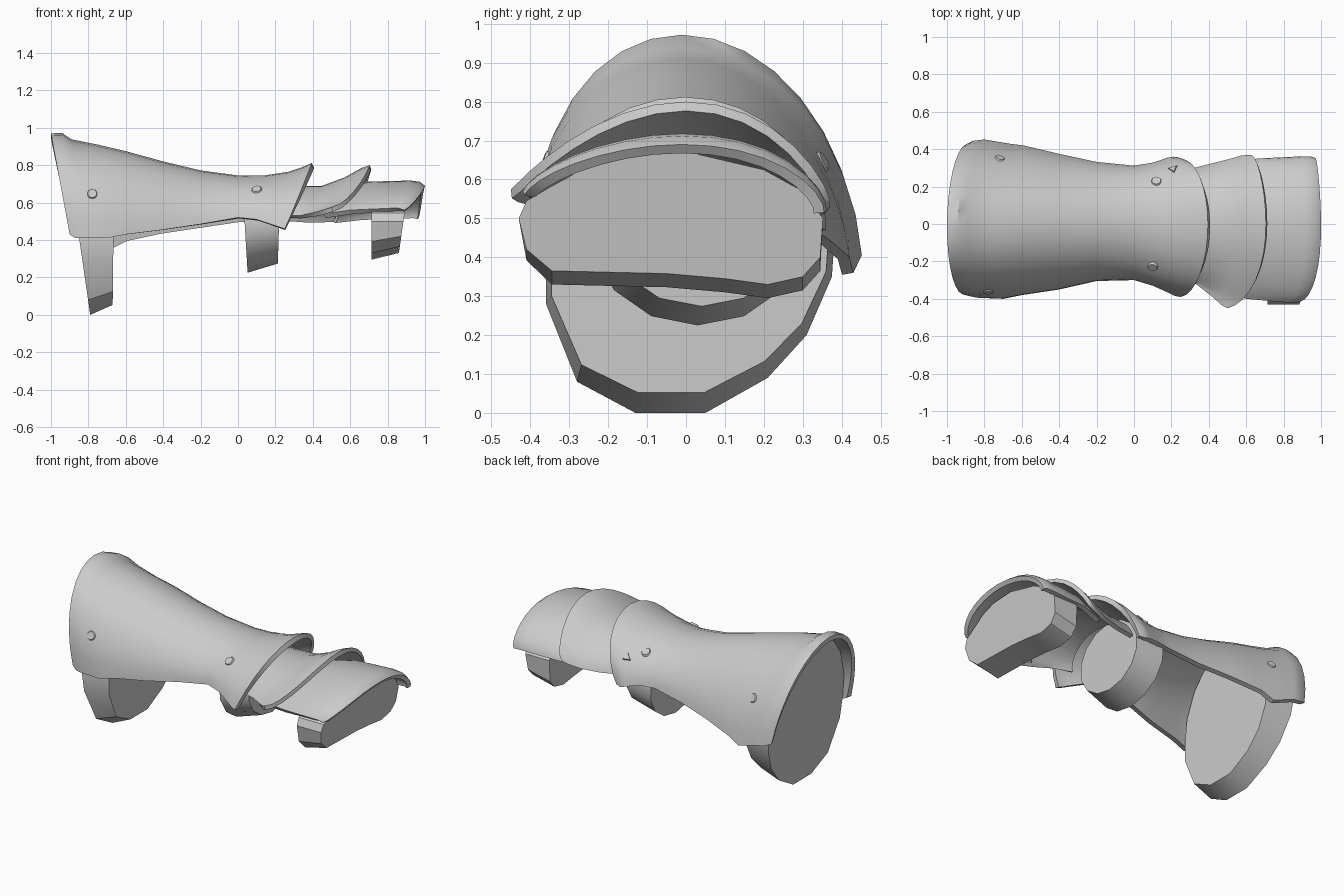
import bpy, bmesh, math
from mathutils import Vector
from mathutils.bvhtree import BVHTree

if "Cube" in bpy.data.objects:
    bpy.data.objects.remove(bpy.data.objects["Cube"], do_unlink=True)

# Single plain grey
grey = bpy.data.materials.new("plain grey")
grey.use_nodes = True
grey.diffuse_color = (0.6, 0.6, 0.6, 1)
grey.node_tree.nodes["Principled BSDF"].inputs["Base Color"].default_value = (0.6, 0.6, 0.6, 1)


def finish(name, bm, angle=35, thickness=0):
    mesh = bpy.data.meshes.new(name)
    bm.to_mesh(mesh)
    obj = bpy.data.objects.new(name, mesh)
    bpy.context.collection.objects.link(obj)
    mesh.materials.append(grey)
    bpy.ops.object.select_all(action='DESELECT')
    obj.select_set(True)
    bpy.context.view_layer.objects.active = obj
    if thickness:
        mod = obj.modifiers.new("thickness", 'SOLIDIFY')
        mod.thickness = thickness
        mod.offset = -1
        bpy.ops.object.modifier_apply(modifier=mod.name)
    bpy.ops.object.shade_smooth_by_angle(angle=math.radians(angle))
    return obj


def arched_shell(name, stations, thickness, cols=16):
    """Arched plate lofted along x. Each station holds the crown (x, sideways
    shift, z, power), then the -y lower edge and the +y lower edge (x, y, z).
    A higher power makes the arch straighter-sided."""
    bm = bmesh.new()
    rows = []
    for (tx, ty, tz, power), (ax, ay, az), (bx, by, bz) in stations:
        row = []
        for j in range(cols + 1):
            t = math.pi * (j / cols - 0.5)
            s, c = math.sin(t), max(0.0, math.cos(t))
            f = (s + 1) / 2
            ex, ez = ax + (bx - ax) * f, az + (bz - az) * f
            row.append(bm.verts.new((ex + (tx - ex) * c, ay + (by - ay) * f + ty * c,
                                     ez + (tz - ez) * c ** power)))
        rows.append(row)
    for r0, r1 in zip(rows, rows[1:]):
        for j in range(cols):
            bm.faces.new((r0[j], r1[j], r1[j + 1], r0[j + 1]))
    bm.normal_update()
    tree = BVHTree.FromBMesh(bm)
    finish(name, bm, 35, thickness)
    bm.free()
    return tree


def solid_strap(name, back, front):
    """Closed band between two outlines of (x, y, z) points."""
    bm = bmesh.new()
    a = [bm.verts.new(p) for p in back]
    b = [bm.verts.new(p) for p in front]
    n = len(a)
    for i in range(n):
        bm.faces.new((a[i], a[(i + 1) % n], b[(i + 1) % n], b[i]))
    bm.faces.new(a)
    bm.faces.new(b)
    bmesh.ops.recalc_face_normals(bm, faces=bm.faces)
    finish(name, bm, 32)
    bm.free()


def oval(x0, slope, cy, cz, ry, rz, n=14):
    pts = []
    for i in range(n):
        t = 2 * math.pi * i / n
        z = cz - rz * math.cos(t)
        pts.append((x0 + slope * z, cy + ry * math.sin(t), z))
    return pts


# Forearm guard, from the elbow opening to the flared wrist
guard = arched_shell("forearm_guard", [
    ((-1.00, -0.04, 0.97, 1.0), (-0.90, -0.375, 0.43), (-0.90, 0.425, 0.43)),
    ((-0.94, -0.04, 0.972, 1.0), (-0.87, -0.385, 0.41), (-0.86, 0.445, 0.415)),
    ((-0.89, -0.04, 0.938, 1.0), (-0.82, -0.395, 0.41), (-0.80, 0.452, 0.405)),
    ((-0.75, -0.03, 0.91, 1.05), (-0.70, -0.40, 0.41), (-0.67, 0.430, 0.36)),
    ((-0.60, -0.03, 0.875, 1.1), (-0.60, -0.38, 0.43), (-0.59, 0.420, 0.40)),
    ((-0.40, -0.02, 0.82, 1.15), (-0.40, -0.35, 0.455), (-0.40, 0.375, 0.44)),
    ((-0.20, -0.01, 0.772, 1.15), (-0.20, -0.305, 0.485), (-0.20, 0.332, 0.47)),
    ((0.00, 0.0, 0.745, 1.15), (0.00, -0.30, 0.52), (0.00, 0.312, 0.50)),
    ((0.14, 0.0, 0.745, 1.1), (0.10, -0.33, 0.51), (0.10, 0.328, 0.50)),
    ((0.27, 0.01, 0.765, 1.05), (0.19, -0.37, 0.48), (0.18, 0.355, 0.48)),
    ((0.345, 0.02, 0.79, 1.05), (0.22, -0.385, 0.47), (0.21, 0.36, 0.47)),
    ((0.395, 0.02, 0.812, 1.05), (0.25, -0.39, 0.46), (0.25, 0.345, 0.475)),
], 0.03)

# Overlapping plates on the back of the hand
arched_shell("knuckle_plate", [
    ((0.27, 0.0, 0.69, 1.2), (0.22, -0.29, 0.53), (0.24, 0.28, 0.51)),
    ((0.45, 0.0, 0.69, 1.3), (0.33, -0.32, 0.53), (0.38, 0.315, 0.50)),
    ((0.57, 0.02, 0.735, 1.5), (0.42, -0.39, 0.55), (0.50, 0.345, 0.505)),
    ((0.66, 0.03, 0.785, 1.6), (0.47, -0.435, 0.565), (0.57, 0.365, 0.52)),
    ((0.705, 0.04, 0.80, 1.65), (0.50, -0.45, 0.575), (0.61, 0.37, 0.53)),
], 0.025)
arched_shell("finger_plate", [
    ((0.56, 0.01, 0.69, 1.6), (0.46, -0.35, 0.54), (0.51, 0.31, 0.50)),
    ((0.70, 0.02, 0.712, 1.4), (0.60, -0.40, 0.56), (0.66, 0.35, 0.515)),
    ((0.92, 0.02, 0.718, 1.3), (0.82, -0.42, 0.57), (0.90, 0.362, 0.52)),
    ((0.97, 0.02, 0.712, 1.3), (0.86, -0.42, 0.57), (0.94, 0.362, 0.52)),
    ((1.00, 0.02, 0.69, 1.3), (0.89, -0.415, 0.56), (0.965, 0.355, 0.515)),
], 0.028)

# Filled elbow strap, tapering towards the hand
elbow = [(-0.13, 0.0), (0.05, 0.0), (0.21, 0.09), (0.31, 0.20), (0.375, 0.35), (0.385, 0.50),
         (0.34, 0.68), (0.24, 0.82), (0.12, 0.90), (-0.04, 0.925), (-0.18, 0.86),
         (-0.27, 0.75), (-0.34, 0.58), (-0.36, 0.42), (-0.36, 0.28), (-0.28, 0.08)]
solid_strap("elbow_strap",
            [(-0.79 - 0.145 * z, y, z) for y, z in elbow],
            [(-0.67 + 0.01 * z, y * 0.96, 0.46 + (z - 0.46) * 0.885) for y, z in elbow])

# Filled wrist strap
solid_strap("wrist_strap", oval(0.065, -0.06, 0.03, 0.465, 0.275, 0.24),
            oval(0.205, 0.03, 0.04, 0.487, 0.25, 0.213))

# Flattened hand strap with an uneven outline
hand = [(-0.43, 0.50), (-0.41, 0.42), (-0.345, 0.365), (-0.05, 0.358), (0.10, 0.345),
        (0.21, 0.33), (0.30, 0.35), (0.345, 0.40), (0.352, 0.50), (0.30, 0.57),
        (0.20, 0.625), (0.0, 0.672), (-0.15, 0.665), (-0.25, 0.635), (-0.35, 0.58), (-0.41, 0.545)]
solid_strap("hand_strap",
            [(0.715, y, z if z > 0.5 else z - 0.035 * min(1, (0.5 - z) / 0.1)) for y, z in hand],
            [(0.86 + 0.05 * (z - 0.33) / 0.35, y, z) for y, z in hand])

# Small studs seated on the forearm guard
studs = [((-0.78, -0.345, 0.64), 10), ((0.10, -0.23, 0.67), 10),
         ((-0.71, 0.38, 0.66), 10), ((0.12, 0.23, 0.67), 10), ((0.21, 0.29, 0.63), 3)]
for i, (spot, sides) in enumerate(studs):
    loc, normal, _, _ = guard.find_nearest(Vector(spot))
    bm = bmesh.new()
    bmesh.ops.create_cone(bm, cap_ends=True, segments=sides, radius1=0.032, radius2=0.024, depth=0.014)
    stud = finish("stud_%d" % (i + 1), bm)
    bm.free()
    stud.location = loc
    stud.rotation_mode = 'QUATERNION'
    stud.rotation_quaternion = normal.to_track_quat('Z', 'Y')
